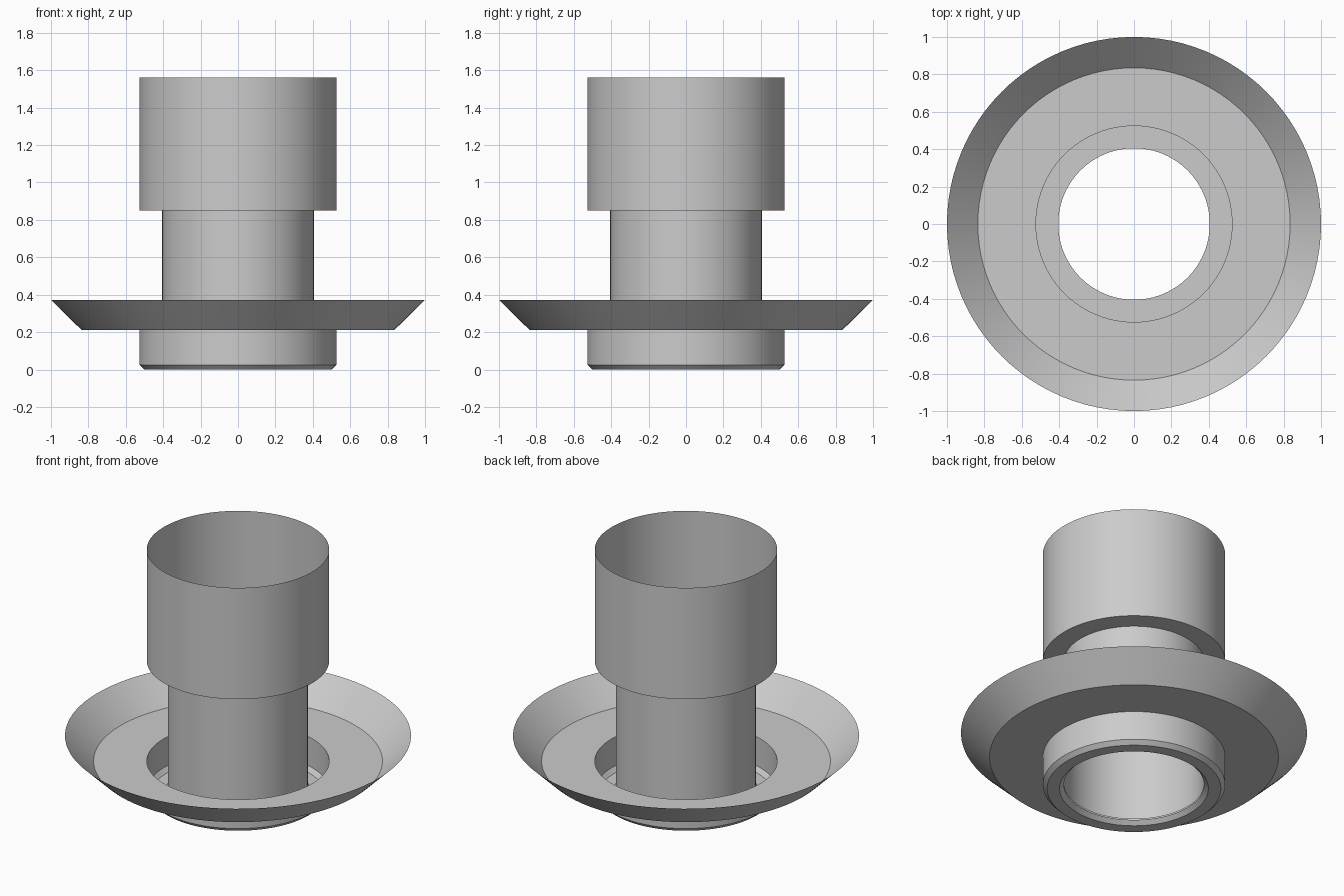
import bpy, bmesh, math

default = bpy.data.objects.get("Cube")
if default:
    bpy.data.objects.remove(default, do_unlink=True)

SEGMENTS = 96

grey = bpy.data.materials.new("light_grey")
grey.use_nodes = True
colour = (0.6, 0.6, 0.6, 1)
grey.diffuse_color = colour
grey.node_tree.nodes["Principled BSDF"].inputs["Base Color"].default_value = colour


def revolve(name, profile):
    """Turn a (radius, height) profile around z into a thin sheet."""
    bm = bmesh.new()
    rings = []
    for r, z in profile:
        angles = [2 * math.pi * i / SEGMENTS for i in range(SEGMENTS)]
        rings.append([bm.verts.new((r * math.cos(a), r * math.sin(a), z)) for a in angles])
    for low, high in zip(rings, rings[1:]):
        for i in range(SEGMENTS):
            j = (i + 1) % SEGMENTS
            bm.faces.new((low[i], low[j], high[j], high[i]))
    mesh = bpy.data.meshes.new(name)
    bm.to_mesh(mesh)
    bm.free()
    mesh.materials.append(grey)
    obj = bpy.data.objects.new(name, mesh)
    bpy.context.collection.objects.link(obj)
    bpy.ops.object.select_all(action="DESELECT")
    obj.select_set(True)
    bpy.context.view_layer.objects.active = obj
    bpy.ops.object.shade_smooth_by_angle(angle=math.radians(30))
    return obj


NECK, TUBE = 0.405, 0.527

# Wide open socket with the shoulder below it
revolve("upper_socket", [(NECK, 0.85), (TUBE, 0.85), (TUBE, 1.56)])

# Narrow neck running down to the foot
revolve("neck", [(NECK, 0.03), (NECK, 0.85)])

# Chamfered channel joining the neck to the outer collar
revolve("foot_channel", [(NECK, 0.025), (0.43, 0), (0.502, 0), (TUBE, 0.025)])

# Outer collar around the neck
revolve("lower_collar", [(TUBE, 0.025), (TUBE, 0.21)])

# Flat flange with its flared rim
revolve("flange", [(TUBE, 0.21), (0.835, 0.21), (1.0, 0.372)])
